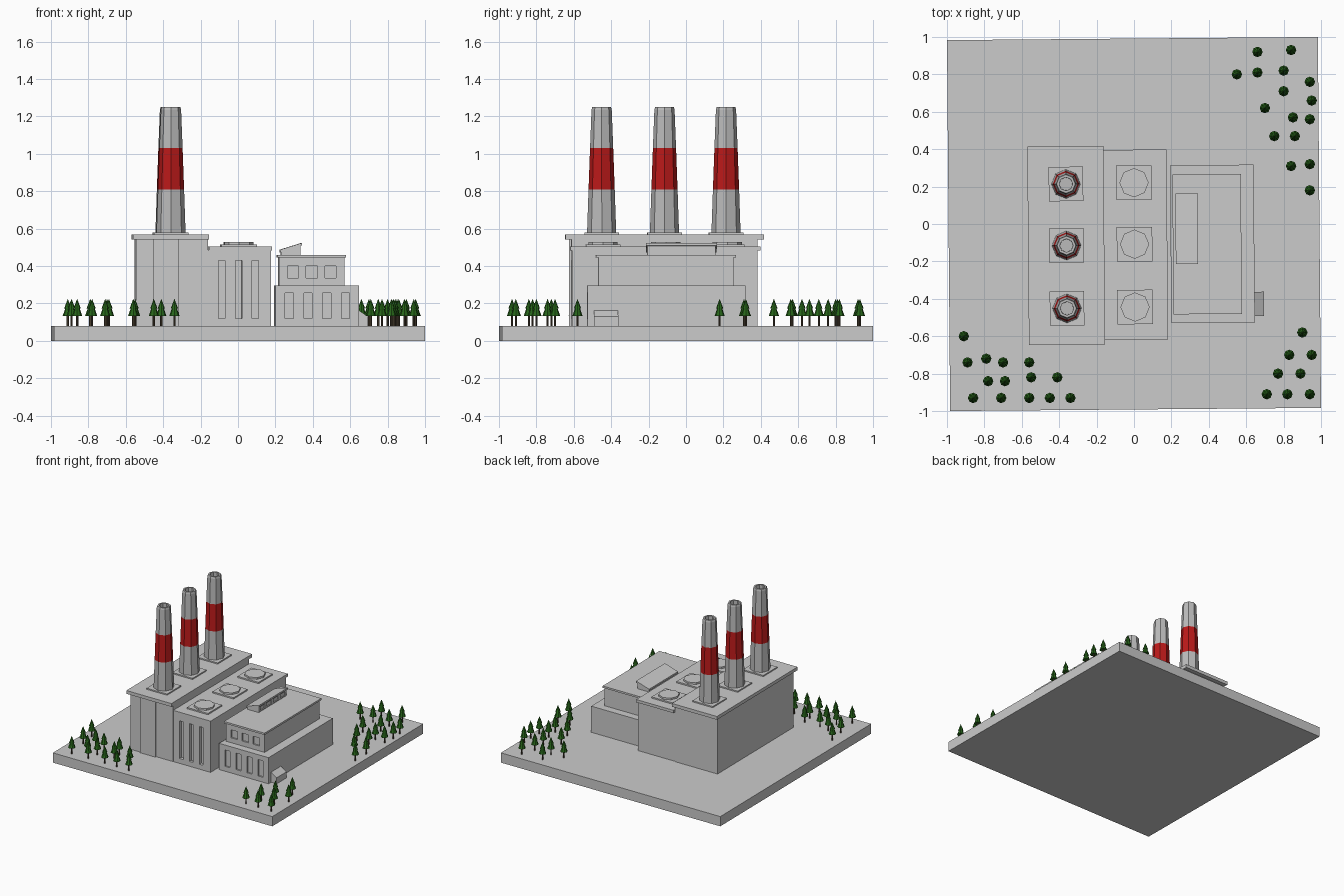
import bpy, bmesh, math
from mathutils import Matrix

if "Cube" in bpy.data.objects:
    bpy.data.objects.remove(bpy.data.objects["Cube"])

SITE = Matrix.Rotation(0.0085, 4, 'Z')   # the whole site sits very slightly turned
G = 0.08                                 # ground level


def material(name, rgb):
    m = bpy.data.materials.new(name)
    m.diffuse_color = (*rgb, 1)
    m.use_nodes = True
    m.node_tree.nodes["Principled BSDF"].inputs["Base Color"].default_value = m.diffuse_color
    return m


RED = material("red_paint", (0.5, 0.01, 0.01))
GREY = material("concrete", (0.5, 0.5, 0.5))
GREEN = material("foliage", (0.02, 0.13, 0.01))
BARK = material("bark", (0.07, 0.05, 0.03))


def add(name, bm, mats=(), turn=True):
    bmesh.ops.recalc_face_normals(bm, faces=bm.faces)
    me = bpy.data.meshes.new(name)
    bm.to_mesh(me)
    bm.free()
    for m in mats:
        me.materials.append(m)
    ob = bpy.data.objects.new(name, me)
    bpy.context.collection.objects.link(ob)
    if turn:
        ob.matrix_world = SITE
    return ob


def boxes(name, extents):
    """One object from boxes given as (x0, x1, y0, y1, z0, z1)."""
    bm = bmesh.new()
    for x0, x1, y0, y1, z0, z1 in extents:
        mat = Matrix.Translation(((x0 + x1) / 2, (y0 + y1) / 2, (z0 + z1) / 2)) \
            @ Matrix.Diagonal((x1 - x0, y1 - y0, z1 - z0, 1))
        bmesh.ops.create_cube(bm, size=1, matrix=mat)
    return add(name, bm)


def box(name, *e):
    return boxes(name, [e])


def recess(target, extents):
    cutter = boxes(target.name + "_cutter", extents)
    cutter.hide_render = True
    cutter.hide_viewport = True
    mod = target.modifiers.new("recess", 'BOOLEAN')
    mod.operation = 'DIFFERENCE'
    mod.solver = 'EXACT'
    mod.object = cutter


def lathe(bm, profile, n=8, cx=0, cy=0, mat_of=lambda i: 0):
    """Revolve (radius, z) points into flat facets, capping open ends."""
    rings = []
    for r, z in profile:
        if r == 0:
            rings.append([bm.verts.new((cx, cy, z))] * n)
        else:
            rings.append([bm.verts.new((cx + r * math.cos(2 * math.pi * k / n),
                                        cy + r * math.sin(2 * math.pi * k / n), z))
                          for k in range(n)])
    for i, (a, b) in enumerate(zip(rings, rings[1:])):
        for k in range(n):
            j = (k + 1) % n
            vs = list(dict.fromkeys((a[k], a[j], b[j], b[k])))
            bm.faces.new(vs).material_index = mat_of(i)
    for ring in (rings[0], rings[-1]):
        if len(set(ring)) == n:
            bm.faces.new(ring)


def wedge(name, profile, y0, y1):
    """Extrude an (x, z) outline along y."""
    bm = bmesh.new()
    f = bm.faces.new([bm.verts.new((x, y0, z)) for x, z in profile])
    ext = bmesh.ops.extrude_face_region(bm, geom=[f])
    bmesh.ops.translate(bm, vec=(0, y1 - y0, 0),
                        verts=[v for v in ext["geom"] if isinstance(v, bmesh.types.BMVert)])
    return add(name, bm)


# ground slab
H = 0.9915
box("ground_slab", -H, H, -H, H, 0, G)

# boiler hall carrying the chimneys
box("boiler_hall", -0.55, -0.165, -0.612, 0.385, G, 0.545)
box("boiler_hall_pilaster", -0.46, -0.32, -0.622, -0.60, G, 0.545)
box("boiler_hall_roof", -0.567, -0.16, -0.642, 0.418, 0.543, 0.57)

# middle hall with tall front windows and roof fans
mid = box("middle_hall", -0.165, 0.172, -0.61, 0.38, G, 0.485)
recess(mid, [(c - 0.017, c + 0.017, -0.7, -0.585, 0.12, 0.43) for c in (-0.092, -0.002, 0.088)])
box("middle_hall_roof", -0.16, 0.177, -0.618, 0.397, 0.482, 0.505)

# chimneys and fans share the same three rows
CHIMNEY = [(0.078, 0.575), (0.070, 0.81), (0.062, 1.03), (0.054, 1.235), (0.050, 1.25),
           (0.036, 1.25), (0.035, 1.18)]
for i, y in enumerate((0.217, -0.112, -0.448)):
    box(f"chimney_pad_{i}", -0.454, -0.27, y - 0.092, y + 0.092, 0.568, 0.58)
    bm = bmesh.new()
    lathe(bm, CHIMNEY, cx=-0.362, cy=y, mat_of=lambda s: int(s == 1))
    add(f"chimney_{i}", bm, (GREY, RED))
    fy = y + 0.004
    box(f"fan_pad_{i}", -0.093, 0.097, fy - 0.092, fy + 0.092, 0.503, 0.516)
    bm = bmesh.new()
    lathe(bm, [(0.078, 0.514), (0.078, 0.53)], cx=0.002, cy=fy)
    add(f"roof_fan_{i}", bm)

# turbine hall: wide lower block and narrower upper block
low = box("turbine_hall_lower", 0.195, 0.642, -0.532, 0.312, G, 0.295)
recess(low, [(c - 0.022, c + 0.022, -0.6, -0.52, 0.12, 0.255) for c in (0.27, 0.37, 0.47, 0.57)])
up = box("turbine_hall_upper", 0.215, 0.565, -0.472, 0.25, 0.29, 0.448)
recess(up, [(c - 0.03, c + 0.03, -0.6, -0.46, 0.335, 0.40) for c in (0.29, 0.39, 0.49)])
box("turbine_hall_roof", 0.207, 0.573, -0.485, 0.262, 0.445, 0.46)

# sloping roof light with windows on its tall side
light = wedge("roof_light", [(0.228, 0.455), (0.332, 0.455), (0.332, 0.508), (0.228, 0.475)],
              -0.21, 0.155)
recess(light, [(0.326, 0.4, c - 0.03, c + 0.03, 0.468, 0.498)
               for c in (-0.16, -0.072, 0.016, 0.104)])
wedge("roof_light_cover", [(0.222, 0.473), (0.34, 0.51), (0.34, 0.524), (0.222, 0.487)],
      -0.217, 0.162)

# side porch with a sloping roof
wedge("porch", [(0.635, G), (0.692, G), (0.692, 0.13), (0.635, 0.168)], -0.498, -0.368)

# fir trees: one mesh, shared by every copy
TREES = [
    (.66, .92), (.84, .93), (.55, .80), (.66, .81), (.80, .82), (.94, .76), (.80, .71), (.95, .66),
    (.70, .62), (.85, .57), (.94, .56), (.75, .47), (.86, .47), (.84, .31), (.94, .32), (.94, .18),
    (-.91, -.60), (-.89, -.74), (-.79, -.72), (-.70, -.74), (-.56, -.74), (-.78, -.84),
    (-.69, -.84), (-.55, -.82), (-.41, -.82), (-.86, -.93), (-.71, -.93), (-.56, -.93),
    (-.45, -.93), (-.34, -.93), (.90, -.58), (.83, -.70), (.95, -.70), (.77, -.80), (.89, -.80),
    (.71, -.91), (.82, -.91), (.94, -.91)]
bm = bmesh.new()
lathe(bm, [(0.006, G), (0.006, 0.14)], n=6, mat_of=lambda s: 1)
lathe(bm, [(0.028, 0.132), (0.012, 0.178), (0.020, 0.172), (0, 0.225)])
tree = add("tree_0", bm, (GREEN, BARK), turn=False)
for i, (x, y) in enumerate(TREES):
    ob = tree
    if i:
        ob = bpy.data.objects.new(f"tree_{i}", tree.data)
        bpy.context.collection.objects.link(ob)
    ob.location = (x, y, 0)
